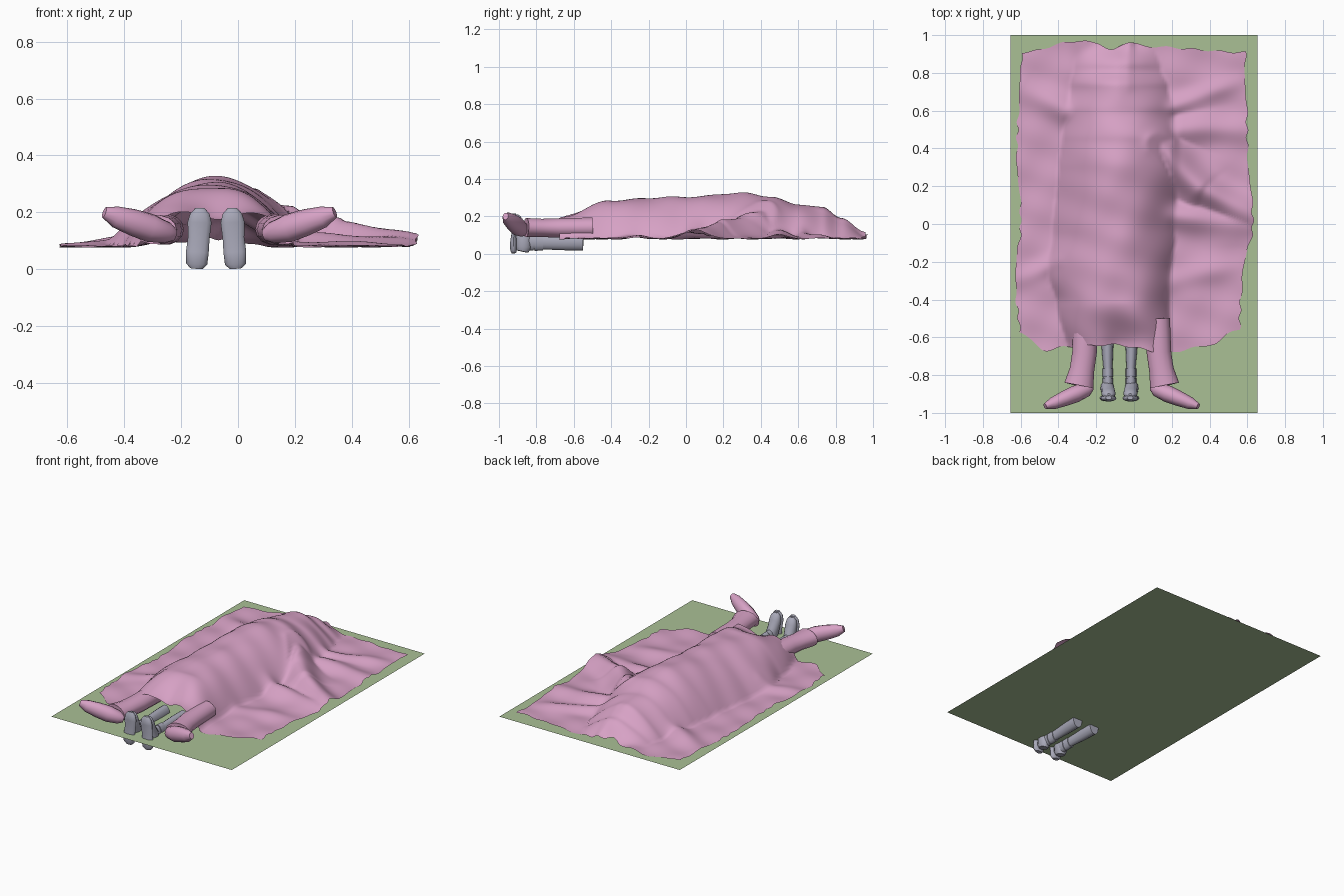
import bpy, bmesh, math
from mathutils import Vector

cube = bpy.data.objects.get("Cube")
if cube:
    bpy.data.objects.remove(cube, do_unlink=True)


def material(name, rgb):
    m = bpy.data.materials.new(name)
    m.use_nodes = True
    m.diffuse_color = (*rgb, 1)
    bsdf = m.node_tree.nodes["Principled BSDF"]
    bsdf.inputs["Base Color"].default_value = (*rgb, 1)
    bsdf.inputs["Roughness"].default_value = 0.8
    return m


PINK = material("pink cloth", (0.68, 0.36, 0.56))
GREEN = material("mat green", (0.40, 0.53, 0.30))
GREY = material("cool grey", (0.40, 0.40, 0.49))
GROUND = 0.073


def finish(name, bm, mat, angle=45):
    bmesh.ops.recalc_face_normals(bm, faces=bm.faces)
    mesh = bpy.data.meshes.new(name)
    bm.to_mesh(mesh)
    bm.free()
    obj = bpy.data.objects.new(name, mesh)
    bpy.context.collection.objects.link(obj)
    mesh.materials.append(mat)
    bpy.ops.object.select_all(action="DESELECT")
    obj.select_set(True)
    bpy.context.view_layer.objects.active = obj
    bpy.ops.object.shade_smooth_by_angle(angle=math.radians(angle))
    return obj


def lerp(stations, t):
    """Smoothly interpolated values at t from rows of (key, values...)."""
    if t <= stations[0][0]:
        return stations[0][1:]
    for a, b in zip(stations, stations[1:]):
        if t <= b[0]:
            f = (t - a[0]) / (b[0] - a[0])
            f = f * f * (3 - 2 * f)
            return [p + (q - p) * f for p, q in zip(a[1:], b[1:])]
    return stations[-1][1:]


def loft(name, rings, up, mat, sides=14, mirror=None):
    """Tube through rings of (x, y, z, half width, half depth)."""
    up = Vector(up)
    bm = bmesh.new()
    centres = [Vector(r[:3]) for r in rings]
    loops = []
    for i, r in enumerate(rings):
        along = (centres[min(i + 1, len(rings) - 1)] - centres[max(i - 1, 0)]).normalized()
        side = along.cross(up).normalized()
        top = side.cross(along)
        loop = []
        for k in range(sides):
            a = math.tau * k / sides
            p = centres[i] + side * math.cos(a) * r[3] + top * math.sin(a) * r[4]
            if mirror is not None:
                p.x = 2 * mirror - p.x
            loop.append(bm.verts.new(p))
        loops.append(loop)
    for a, b in zip(loops, loops[1:]):
        for k in range(sides):
            n = (k + 1) % sides
            bm.faces.new((a[k], a[n], b[n], b[k]))
    bm.faces.new(loops[0])
    bm.faces.new(loops[-1])
    return finish(name, bm, mat)


# Ground mat
bm = bmesh.new()
bmesh.ops.create_grid(bm, x_segments=1, y_segments=1, size=1)
for v in bm.verts:
    v.co = (v.co.x * 0.655, v.co.y, GROUND)
finish("ground_mat", bm, GREEN)

# Draped sheet: outline and body profile
LEFT = [(-0.67, -0.60), (-0.28, -0.63), (0, -0.60), (0.4, -0.62), (0.91, -0.595)]
RIGHT = [(-0.55, 0.56), (-0.3, 0.57), (0, 0.63), (0.45, 0.60), (0.9, 0.59)]
FRONT = [(-0.6, -0.57), (-0.47, -0.67), (-0.35, -0.65), (-0.1, -0.64),
         (0.19, -0.68), (0.45, -0.64), (0.56, -0.56)]
BACK = [(-0.59, 0.91), (-0.3, 0.97), (-0.2, 0.96), (-0.12, 0.92),
        (-0.03, 0.965), (0.06, 0.94), (0.58, 0.91)]
# y, body right edge, body left edge, height, flatness
BODY = [(-0.68, -0.35, 0.20, 0.125, 4), (-0.42, -0.41, 0.19, 0.205, 2.6),
        (-0.25, -0.46, 0.20, 0.213, 2.2), (-0.05, -0.43, 0.22, 0.222, 2),
        (0.3, -0.40, 0.25, 0.243, 2), (0.45, -0.38, 0.25, 0.225, 2),
        (0.6, -0.36, 0.22, 0.185, 1.9), (0.73, -0.34, 0.18, 0.165, 1.7),
        (0.83, -0.32, 0.14, 0.11, 1.6), (0.97, -0.3, 0.1, 0.01, 1.6)]
# Folds: start, end, start height, end height, width
FOLDS = [(0.12, 0.42, 0.34, 0.2, 0.13, 0.10, 0.09),
         (0.34, 0.2, 0.64, 0.03, 0.09, 0.04, 0.08),
         (0.2, 0.05, 0.6, 0.0, 0.05, 0.03, 0.07),
         (-0.03, 0.72, -0.03, 0.98, 0.03, 0.035, 0.035),
         (-0.24, 0.75, -0.28, 0.97, 0.0, 0.02, 0.06),
         (0.2, 0.62, 0.55, 0.75, 0.035, 0.01, 0.05),
         (0.25, 0.5, 0.58, 0.5, 0.05, 0.015, 0.07),
         (-0.4, -0.2, -0.62, -0.3, 0.03, 0.008, 0.05),
         (-0.36, 0.6, -0.58, 0.72, 0.04, 0.01, 0.07),
         (0.2, -0.3, 0.55, -0.22, 0.02, 0.01, 0.06)]


def fold_height(x, y, f):
    a, d, p = Vector(f[:2]), Vector(f[2:4]) - Vector(f[:2]), Vector((x, y))
    t = max(0, min(1, (p - a).dot(d) / d.length_squared))
    dist = (p - a - d * t).length / f[6]
    return (f[4] + (f[5] - f[4]) * t) * math.exp(-dist * dist)


def sheet_height(x, y):
    xl, xr, h, power = lerp(BODY, y)
    c = -0.08
    t = (x - c) / (xr - c) if x > c else (x - c) / (xl - c)
    body = h * max(0, 1 - t ** power)
    # The cloth dips between the shins
    body -= 0.04 * math.exp(-((x - c) / 0.08) ** 2) * max(0, min(1, (-0.42 - y) / 0.2))
    folds = max(fold_height(x, y, f) for f in FOLDS)
    blend = math.sqrt(body * body + folds * folds) if body > 0 else folds
    blend = min(blend, max(body, folds) + 0.02)
    ripple = 0.005 * (1 + math.sin(17 * x + 9 * y) * math.sin(23 * y - 6 * x))
    return GROUND + 0.003 + blend + ripple


bm = bmesh.new()
NX, NY = 90, 120
grid = []
for j in range(NY + 1):
    row = []
    for i in range(NX + 1):
        u, w = i / NX, j / NY
        x = -0.6 + 1.19 * u
        y = lerp(FRONT, x)[0] * (1 - w) + lerp(BACK, x)[0] * w
        l, r = lerp(LEFT, y)[0], lerp(RIGHT, y)[0]
        edge = abs(2 * u - 1) ** 8
        x = l + (r - l) * u + edge * 0.006 * math.sin(40 * y + 3 * math.sin(13 * y))
        y += abs(2 * w - 1) ** 8 * 0.005 * math.sin(45 * x)
        row.append(bm.verts.new((x, y, sheet_height(x, y))))
    grid.append(row)
for a, b in zip(grid, grid[1:]):
    for i in range(NX):
        bm.faces.new((a[i], a[i + 1], b[i + 1], b[i]))
finish("draped_sheet", bm, PINK, 80)

# Trouser legs and turned-out feet
for side, axis in (("right", None), ("left", -0.065)):
    loft(side + "_trouser_leg", [
        (-0.255, -0.50, 0.14, 0.065, 0.055), (-0.262, -0.68, 0.138, 0.065, 0.053),
        (-0.275, -0.77, 0.138, 0.065, 0.050), (-0.292, -0.855, 0.140, 0.078, 0.052),
        (-0.290, -0.845, 0.140, 0.060, 0.040)], (0, 0, 1), PINK, mirror=axis)
    loft(side + "_foot", [
        (-0.225, -0.862, 0.120, 0.020, 0.022), (-0.25, -0.875, 0.128, 0.038, 0.038),
        (-0.31, -0.900, 0.145, 0.045, 0.050), (-0.37, -0.925, 0.165, 0.040, 0.047),
        (-0.43, -0.950, 0.184, 0.032, 0.038), (-0.47, -0.965, 0.200, 0.016, 0.020)],
        (0, 0, 1), PINK, sides=12, mirror=axis)

# Slim grey legs and upright boots
for side, axis in (("right", None), ("left", -0.077)):
    loft(side + "_grey_shin", [
        (-0.143, -0.55, 0.066, 0.034, 0.050), (-0.141, -0.64, 0.066, 0.033, 0.049),
        (-0.138, -0.76, 0.066, 0.025, 0.044), (-0.138, -0.85, 0.066, 0.025, 0.044)],
        (0, 0, 1), GREY, mirror=axis)
    for k, y in enumerate((-0.765, -0.815)):
        loft(f"{side}_boot_cuff_{k + 1}", [
            (-0.138, y, 0.066, 0.029, 0.050),
            (-0.138, y - 0.045, 0.066, 0.029, 0.052)], (0, 0, 1), GREY, mirror=axis)
    loft(side + "_boot_upper", [
        (-0.145, -0.875, 0.012, 0.026, 0.032), (-0.144, -0.870, 0.035, 0.036, 0.045),
        (-0.141, -0.870, 0.080, 0.036, 0.045), (-0.137, -0.885, 0.120, 0.036, 0.036),
        (-0.135, -0.898, 0.165, 0.038, 0.028), (-0.134, -0.905, 0.195, 0.030, 0.022),
        (-0.134, -0.908, 0.209, 0.014, 0.010)], (0, 1, 0), GREY, mirror=axis)
    loft(side + "_boot_sole", [
        (-0.146, -0.920, 0.003, 0.022, 0.012), (-0.145, -0.922, 0.018, 0.037, 0.018),
        (-0.143, -0.922, 0.060, 0.040, 0.019), (-0.138, -0.920, 0.110, 0.038, 0.013),
        (-0.135, -0.922, 0.165, 0.042, 0.018), (-0.134, -0.922, 0.195, 0.034, 0.017),
        (-0.134, -0.920, 0.215, 0.016, 0.010)], (0, 1, 0), GREY, mirror=axis)
